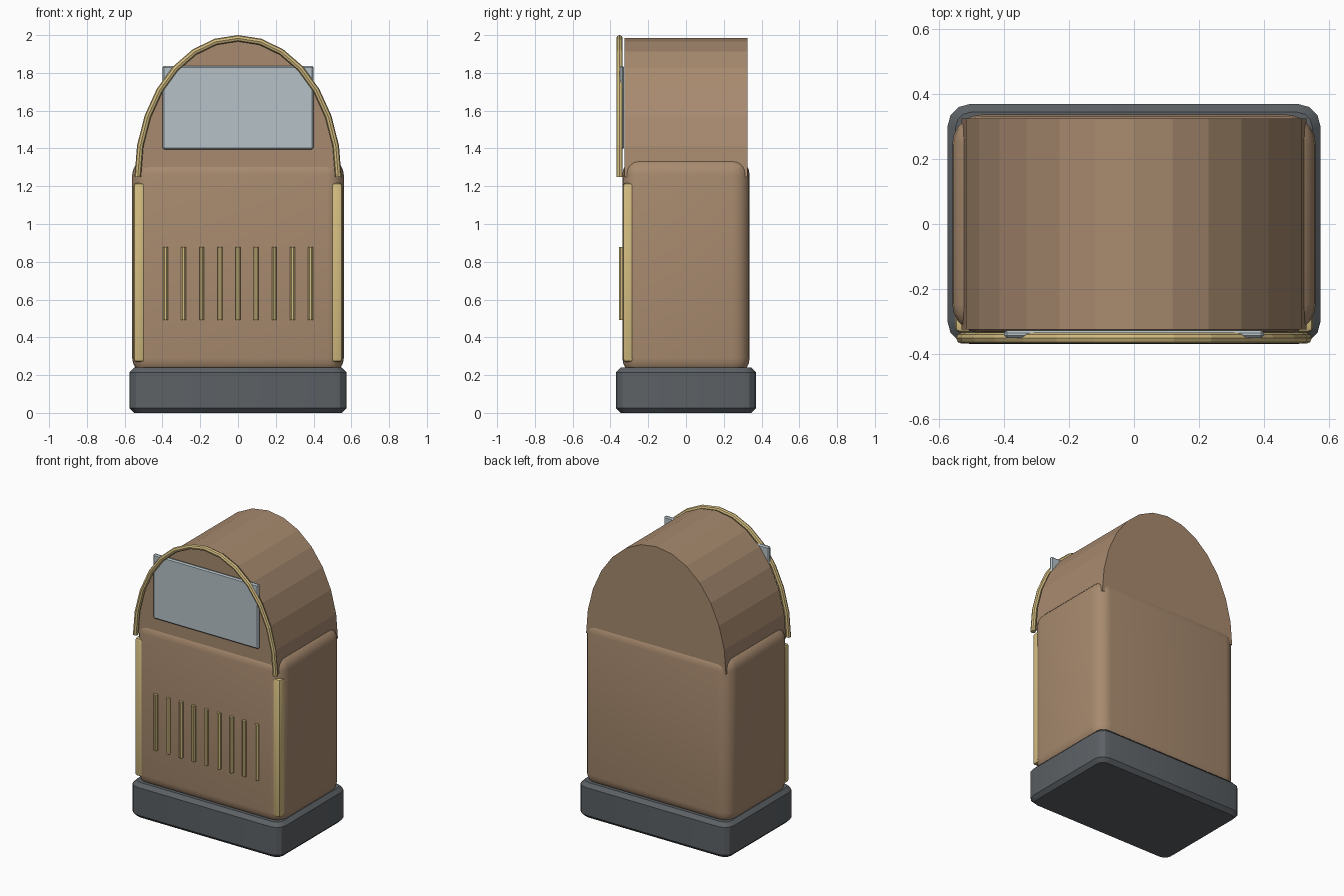
import bpy, bmesh
from math import sin, cos, pi, radians

if "Cube" in bpy.data.objects:
    bpy.data.objects.remove(bpy.data.objects["Cube"])


def material(name, r, g, b):
    m = bpy.data.materials.new(name)
    m.use_nodes = True
    m.diffuse_color = (r, g, b, 1)
    m.node_tree.nodes["Principled BSDF"].inputs["Base Color"].default_value = (r, g, b, 1)
    return m


brown = material("warm brown", 0.39, 0.255, 0.158)
brass = material("pale brass", 0.66, 0.51, 0.22)
grey = material("dark grey", 0.107, 0.119, 0.13)
glass = material("pale blue glass", 0.46, 0.535, 0.575)


def finish(bm, name, mat, smooth=None):
    bmesh.ops.recalc_face_normals(bm, faces=bm.faces[:])
    mesh = bpy.data.meshes.new(name)
    bm.to_mesh(mesh)
    bm.free()
    mesh.materials.append(mat)
    ob = bpy.data.objects.new(name, mesh)
    bpy.context.collection.objects.link(ob)
    if smooth:
        bpy.ops.object.select_all(action='DESELECT')
        ob.select_set(True)
        bpy.context.view_layer.objects.active = ob
        bpy.ops.object.shade_smooth_by_angle(angle=radians(smooth))
    return ob


def box(lo, hi):
    bm = bmesh.new()
    bmesh.ops.create_cube(bm, size=1)
    for v in bm.verts:
        v.co = [(a + b) / 2 + c * (b - a) for a, b, c in zip(lo, hi, v.co)]
    return bm


def bevel(bm, edges, width, segments):
    bmesh.ops.bevel(bm, geom=edges, offset=width, segments=segments,
                    profile=0.5, affect='EDGES')


def upright(e):
    return abs(e.verts[0].co.z - e.verts[1].co.z) > 0.05


def arch_points(half_width, height, z0, steps=14):
    return [(-half_width * cos(pi * i / steps), z0 + height * sin(pi * i / steps))
            for i in range(steps + 1)]


# Plinth: rounded corners, chamfered top and bottom
bm = box((-0.575, -0.37, 0), (0.575, 0.37, 0.24))
bevel(bm, [e for e in bm.edges if upright(e)], 0.07, 3)
bevel(bm, [e for e in bm.edges if not upright(e)], 0.025, 1)
finish(bm, "plinth", grey, 25)

# Cabinet: softly rounded box sunk into the plinth
bm = box((-0.56, -0.337, 0.2), (0.56, 0.337, 1.35))
bevel(bm, bm.edges[:], 0.09, 5)
finish(bm, "cabinet", brown, 40)

# Arched hood: faceted half-ellipse extruded front to back
bm = bmesh.new()
front = bm.faces.new([bm.verts.new((x, -0.325, z)) for x, z in arch_points(0.531, 0.735, 1.25)])
moved = bmesh.ops.extrude_face_region(bm, geom=[front])["geom"]
bmesh.ops.translate(bm, vec=(0, 0.65, 0),
                    verts=[g for g in moved if isinstance(g, bmesh.types.BMVert)])
if not front.is_valid or len([f for f in bm.faces if len(f.verts) > 4]) < 2:
    bm.faces.new([v for v in bm.verts if v.co.y < 0])
finish(bm, "hood", brown)

# Arch trim: octagonal tube swept along the hood outline
bm = bmesh.new()
R, SIDES = 0.017, 8
rings = []
path = arch_points(0.531, 0.733, 1.25)
for i, (x, z) in enumerate(path):
    t = pi * i / (len(path) - 1)
    nx, nz = -cos(t) * 0.733, sin(t) * 0.531
    n = (nx * nx + nz * nz) ** 0.5
    ring = []
    for k in range(SIDES):
        a = 2 * pi * k / SIDES
        ring.append(bm.verts.new((x + R * cos(a) * nx / n, -0.352 + R * sin(a),
                                  z + R * cos(a) * nz / n)))
    rings.append(ring)
for r0, r1 in zip(rings, rings[1:]):
    for k in range(SIDES):
        j = (k + 1) % SIDES
        bm.faces.new((r0[k], r0[j], r1[j], r1[k]))
bm.faces.new(rings[0])
bm.faces.new(rings[-1])
finish(bm, "arch_trim", brass)

# Display window
bm = box((-0.4, -0.352, 1.395), (0.4, -0.328, 1.837))
bevel(bm, bm.edges[:], 0.008, 1)
finish(bm, "display_window", glass)

# Corner pilasters
for side, label in ((1, "left"), (-1, "right")):
    xs = sorted((side * 0.493, side * 0.552))
    bm = box((xs[0], -0.334, 0.27), (xs[1], -0.274, 1.217))
    bevel(bm, bm.edges[:], 0.015, 2)
    finish(bm, label + "_pilaster", brass, 40)

# Grille bars
for i in range(9):
    bm = box((-0.013, -0.355, 0.493), (0.013, -0.328, 0.877))
    bevel(bm, [e for e in bm.edges if upright(e)], 0.008, 1)
    bmesh.ops.translate(bm, vec=((i - 4) * 0.096, 0, 0), verts=bm.verts[:])
    finish(bm, "grille_bar_%d" % (i + 1), brass)
